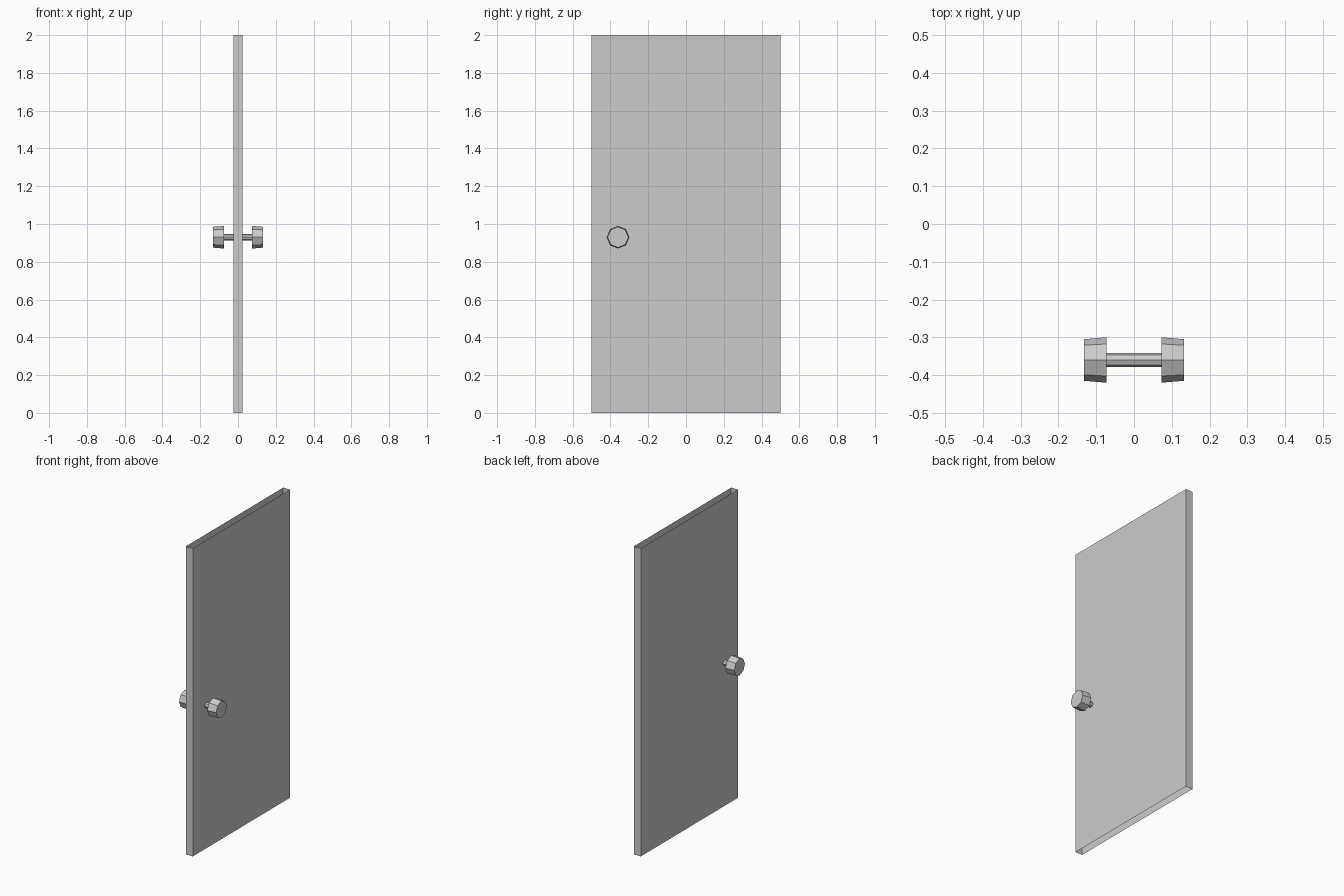
import bpy, bmesh
from math import cos, sin, pi

if "Cube" in bpy.data.objects:
    bpy.data.objects.remove(bpy.data.objects["Cube"])

KNOB_Y, KNOB_Z = -0.36, 0.93


def make_object(name, bm):
    bmesh.ops.recalc_face_normals(bm, faces=bm.faces)
    mesh = bpy.data.meshes.new(name)
    bm.to_mesh(mesh)
    bm.free()
    obj = bpy.data.objects.new(name, mesh)
    bpy.context.collection.objects.link(obj)
    return obj


def turned_along_x(name, stations, caps, sides=8):
    """Loft flat-sided rings along x; stations are (x, radius)."""
    bm = bmesh.new()
    rings = [[bm.verts.new((x, KNOB_Y + r * cos(2 * pi * i / sides),
                            KNOB_Z + r * sin(2 * pi * i / sides)))
              for i in range(sides)] for x, r in stations]
    for a, b in zip(rings, rings[1:]):
        for i in range(sides):
            j = (i + 1) % sides
            bm.faces.new((a[i], a[j], b[j], b[i]))
    if caps:
        bm.faces.new(rings[0])
        bm.faces.new(rings[-1])
    return make_object(name, bm)


# Door panel: hollow shell, open at top and bottom
bm = bmesh.new()
bmesh.ops.create_cube(bm, size=1)
for v in bm.verts:
    v.co = (v.co.x * 0.05, v.co.y, v.co.z * 2 + 1)
bm.normal_update()
ends = [f for f in bm.faces if abs(f.normal.z) > 0.9]
bmesh.ops.delete(bm, geom=ends, context='FACES_ONLY')
make_object("door_panel", bm)

# Spindle running through the door
turned_along_x("spindle", [(-0.073, 0.018), (0.073, 0.018)], caps=False)

# Tapered octagonal knobs on both sides
for side, label in ((1, "right"), (-1, "left")):
    turned_along_x("knob_" + label,
                   [(side * 0.073, 0.06), (side * 0.133, 0.055)], caps=True)
